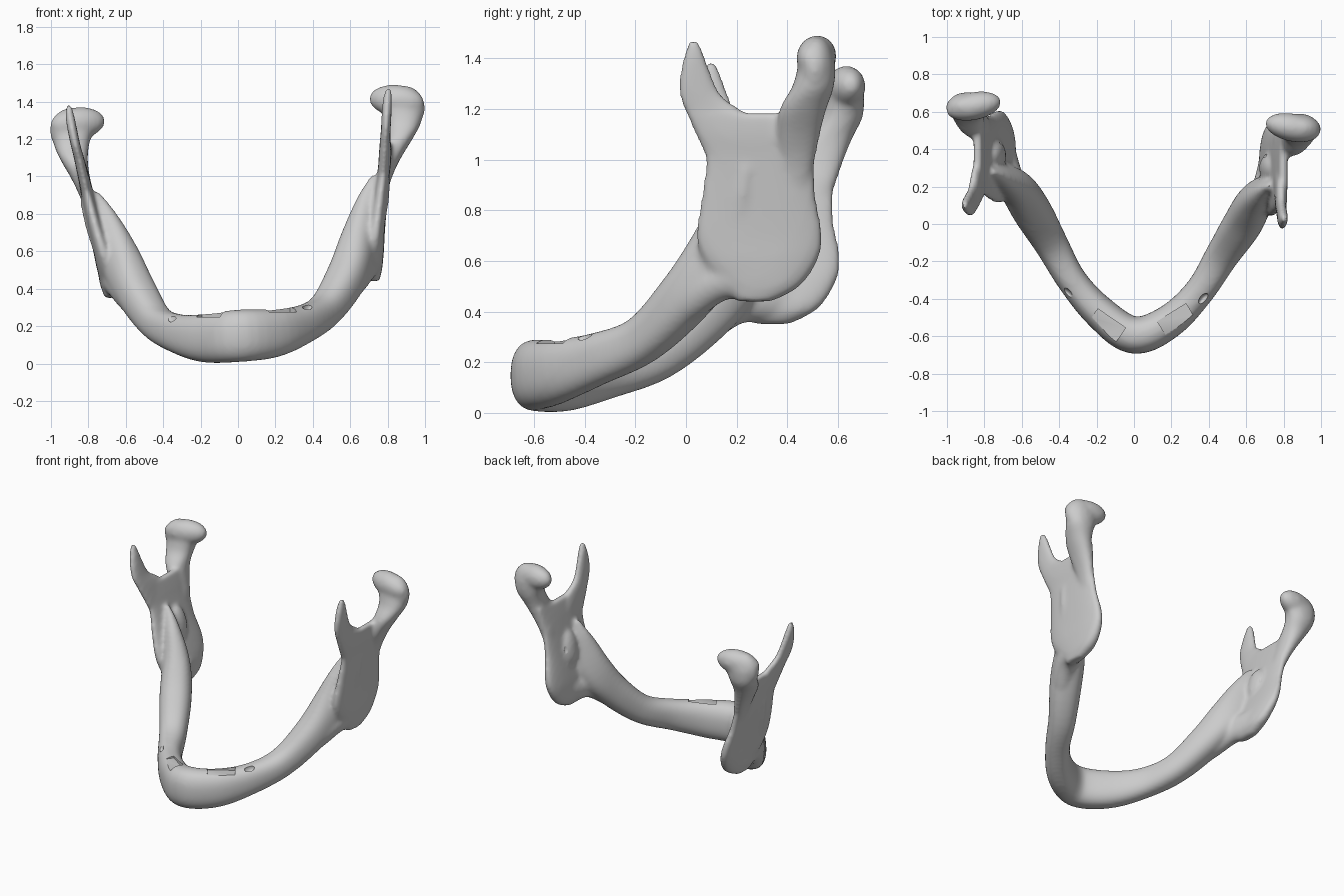
import bpy, bmesh, math
from mathutils import Vector, Matrix

cube = bpy.data.objects.get("Cube")
if cube:
    bpy.data.objects.remove(cube)

bone = bpy.data.materials.new("bone grey")
bone.use_nodes = True
colour = (0.6, 0.6, 0.6, 1)
bone.diffuse_color = colour
bone.node_tree.nodes["Principled BSDF"].inputs["Base Color"].default_value = colour


def clamp(v):
    return max(0.0, min(1.0, v))


def right_side(x, y, z):
    """Mirror a left point; the right half sits lower, further back, and leans out."""
    f = clamp(abs(x) / 0.65)
    chin = clamp(abs(x) / 0.2)
    top = clamp((z - 0.9) / 0.4)
    back = clamp((y - 0.1) / 0.3)
    lean = f * (0.14 * clamp((z - 0.5) / 0.9) * (1 - 0.65 * back * top) - 0.04)
    return (-x - lean, y + 0.035 * chin + f * (0.035 + 0.045 * top * back),
            z - f * (0.09 + 0.03 * top * back))


def mirror_rows(rows):
    return [right_side(*r[:3]) + tuple(r[3:]) for r in rows]


def refine(rows, steps=5):
    """Catmull-Rom interpolation through rows of numbers."""
    out = []
    for i in range(len(rows) - 1):
        a, b = rows[max(i - 1, 0)], rows[i]
        c, d = rows[i + 1], rows[min(i + 2, len(rows) - 1)]
        for s in range(steps):
            t = s / steps
            out.append([0.5 * (2 * q + (r - p) * t + (2 * p - 5 * q + 4 * r - u) * t * t
                               + (3 * q - p - 3 * r + u) * t ** 3)
                        for p, q, r, u in zip(a, b, c, d)])
    return out + [list(rows[-1])]


def loft(bm, rows, upright=False, power=1.0, sides=28):
    """Skin oval rings (x, y, z, half width, half depth) along a path."""
    rows = refine(rows)
    pts = [Vector(r[:3]) for r in rows]
    rings = []
    for i, (p, r) in enumerate(zip(pts, rows)):
        u, v = Vector((1, 0, 0)), Vector((0, 1, 0))
        if not upright:
            tangent = pts[min(i + 1, len(pts) - 1)] - pts[max(i - 1, 0)]
            u = tangent.cross(Vector((0, 0, 1))).normalized()
            v = u.cross(tangent).normalized()
        ring = []
        for k in range(sides):
            a = math.tau * k / sides
            c, s = math.cos(a), math.sin(a)
            c = math.copysign(abs(c) ** power, c)
            s = math.copysign(abs(s) ** power, s)
            ring.append(bm.verts.new(p + u * c * max(r[3], 0.004) + v * s * max(r[4], 0.004)))
        rings.append(ring)
    for a, b in zip(rings, rings[1:]):
        for k in range(sides):
            n = (k + 1) % sides
            bm.faces.new((a[k], a[n], b[n], b[k]))
    bm.faces.new(rings[0][::-1])
    bm.faces.new(rings[-1])


def ball(bm, centre, size, turn=0.0, tilt=0.0):
    m = (Matrix.Translation(centre) @ Matrix.Rotation(turn, 4, 'Z')
         @ Matrix.Rotation(tilt, 4, 'Y') @ Matrix.Diagonal((*size, 1)))
    bmesh.ops.create_uvsphere(bm, u_segments=32, v_segments=20, radius=1, matrix=m)


def make_object(name, bm):
    bmesh.ops.recalc_face_normals(bm, faces=bm.faces)
    mesh = bpy.data.meshes.new(name)
    bm.to_mesh(mesh)
    bm.free()
    obj = bpy.data.objects.new(name, mesh)
    bpy.context.collection.objects.link(obj)
    mesh.materials.append(bone)
    return obj


# Horseshoe body, running up into the inner ridge of each branch
centre = (0, -0.595, 0.148, 0.10, 0.14)
body = [(0.19, -0.52, 0.162, 0.09, 0.13), (0.35, -0.36, 0.21, 0.08, 0.105),
        (0.47, -0.17, 0.29, 0.09, 0.095), (0.58, 0.0, 0.46, 0.105, 0.11),
        (0.645, 0.12, 0.63, 0.095, 0.12), (0.71, 0.19, 0.83, 0.06, 0.10),
        (0.765, 0.22, 0.99, 0.02, 0.06)]

# Lower border, blending the body into the rear corner
border = [(0.47, -0.17, 0.29, 0.07, 0.07), (0.60, -0.01, 0.43, 0.075, 0.085),
          (0.68, 0.13, 0.525, 0.07, 0.085), (0.715, 0.28, 0.545, 0.06, 0.09),
          (0.725, 0.40, 0.60, 0.045, 0.07)]

# Upright plate, front prong and rear neck: (z, front y, rear y, mid x, half thickness)
plate = [(0.44, 0.20, 0.34, 0.725, 0.03), (0.5, 0.15, 0.45, 0.72, 0.05),
         (0.6, 0.07, 0.52, 0.725, 0.055), (0.7, 0.04, 0.54, 0.735, 0.05),
         (0.85, 0.06, 0.515, 0.755, 0.042), (1.0, 0.075, 0.51, 0.775, 0.035),
         (1.1, 0.045, 0.525, 0.79, 0.03), (1.185, 0.01, 0.54, 0.80, 0.02)]
prong = [(1.0, 0.08, 0.36, 0.775, 0.03), (1.17, 0.005, 0.25, 0.785, 0.028),
         (1.25, -0.025, 0.145, 0.79, 0.026), (1.34, -0.025, 0.10, 0.795, 0.026),
         (1.42, -0.005, 0.07, 0.80, 0.024), (1.475, 0.012, 0.045, 0.805, 0.014)]
neck = [(0.88, 0.39, 0.48, 0.765, 0.025), (1.0, 0.37, 0.51, 0.785, 0.04),
        (1.1, 0.36, 0.53, 0.82, 0.052), (1.2, 0.37, 0.555, 0.86, 0.073),
        (1.29, 0.42, 0.585, 0.885, 0.095), (1.38, 0.445, 0.59, 0.875, 0.11)]


def upright_rows(rows):
    return [(x, (a + b) / 2, z, t, (b - a) / 2) for z, a, b, x, t in rows]


bm = bmesh.new()
loft(bm, mirror_rows(body)[::-1] + [centre] + body, power=0.85)
loft(bm, border)
loft(bm, mirror_rows(border))
for part, power in ((plate, 0.8), (prong, 0.85), (neck, 0.9)):
    rows = upright_rows(part)
    loft(bm, rows, True, power)
    loft(bm, mirror_rows(rows), True, power)

# Rounded joint heads and the small inner spurs
for side in (1, -1):
    for spot, size, turn, tilt in (
            ((0.848, 0.515, 1.405), (0.15, 0.075, 0.085), -0.2, 0.1),
            ((0.885, 0.515, 1.365), (0.115, 0.073, 0.122), -0.1, 0),
            ((0.715, 0.30, 0.85), (0.04, 0.07, 0.12), 0, 0.2)):
        spot = spot if side > 0 else right_side(*spot)
        ball(bm, spot, size, turn * side, tilt * side)
jaw = make_object("jaw_bone", bm)

# Pits: nerve openings on the body and inside the branches
bm = bmesh.new()
for spot, size, turn in (((0.37, -0.40, 0.305), (0.035, 0.018, 0.03), 0.9),
                         ((-0.355, -0.37, 0.27), (0.04, 0.02, 0.05), -0.9),
                         ((0.68, 0.37, 0.87), (0.03, 0.018, 0.05), 0),
                         ((-0.69, 0.44, 0.77), (0.03, 0.018, 0.05), 0)):
    ball(bm, spot, size, turn)
# Shallow worn steps along the top ridge
for spot, turn in (((-0.15, -0.55, 0.285), -0.6), ((0.23, -0.52, 0.31), 0.55)):
    m = (Matrix.Translation(spot) @ Matrix.Rotation(turn, 4, 'Z')
         @ Matrix.Diagonal((0.18, 0.11, 0.07, 1)))
    bmesh.ops.create_cube(bm, size=1, matrix=m)
pits = make_object("pit_cutter", bm)
pits.hide_render = True

# Fuse the parts into one smooth bone, then cut the pits
fuse = jaw.modifiers.new("fuse", 'REMESH')
fuse.mode = 'VOXEL'
fuse.voxel_size = 0.012
soften = jaw.modifiers.new("soften", 'SMOOTH')
soften.factor = 0.5
soften.iterations = 14
cut = jaw.modifiers.new("cut", 'BOOLEAN')
cut.operation = 'DIFFERENCE'
cut.solver = 'EXACT'
cut.object = pits

bpy.ops.object.select_all(action='DESELECT')
jaw.select_set(True)
bpy.context.view_layer.objects.active = jaw
bpy.ops.object.convert(target='MESH')
bpy.data.objects.remove(pits)
bpy.ops.object.shade_smooth_by_angle(angle=math.radians(40))
